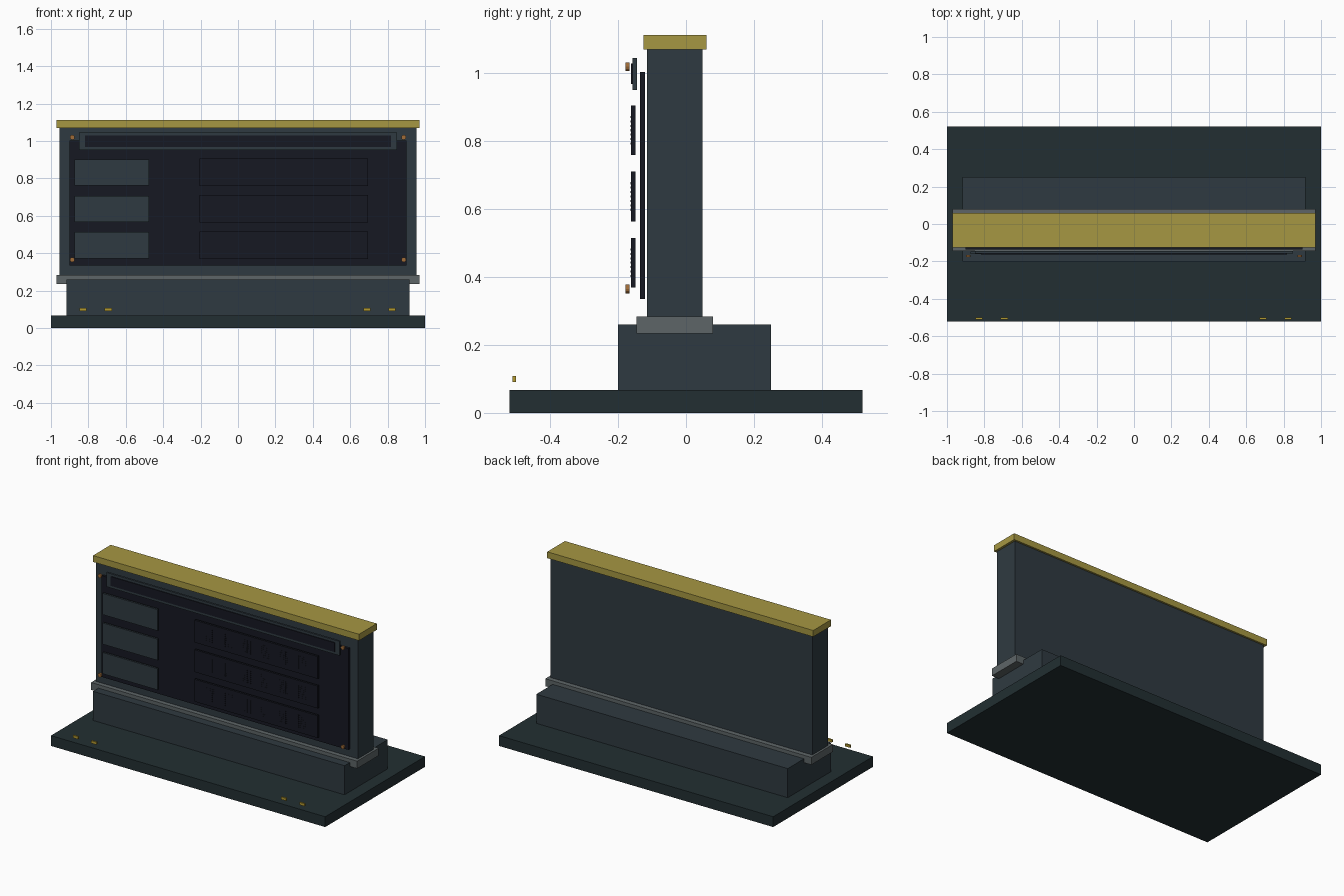
import bpy, bmesh, math
from mathutils import Matrix, Vector

if "Cube" in bpy.data.objects:
    bpy.data.objects.remove(bpy.data.objects["Cube"])


def material(name, r, g, b):
    m = bpy.data.materials.new(name)
    m.diffuse_color = (r, g, b, 1)
    m.use_nodes = True
    m.node_tree.nodes["Principled BSDF"].inputs["Base Color"].default_value = m.diffuse_color
    return m


STONE = material("dark_stone", 0.016, 0.028, 0.032)
STEEL = material("blue_steel", 0.028, 0.042, 0.052)
TRIM = material("grey_trim", 0.11, 0.13, 0.135)
BRASS = material("aged_brass", 0.38, 0.31, 0.055)
GLASS = material("black_glass", 0.008, 0.009, 0.016)
COPPER = material("copper", 0.35, 0.15, 0.04)
GOLD = material("gold", 0.45, 0.32, 0.03)


def finish(name, bm, mat):
    me = bpy.data.meshes.new(name)
    bm.to_mesh(me)
    bm.free()
    me.materials.append(mat)
    ob = bpy.data.objects.new(name, me)
    bpy.context.collection.objects.link(ob)
    return ob


def add_box(bm, x, y, z):
    size = Vector((x[1] - x[0], y[1] - y[0], z[1] - z[0]))
    mid = Vector((sum(x) / 2, sum(y) / 2, sum(z) / 2))
    bmesh.ops.create_cube(bm, size=1, matrix=Matrix.Translation(mid) @ Matrix.Diagonal((*size, 1)))


def box(name, x, y, z, mat):
    bm = bmesh.new()
    add_box(bm, x, y, z)
    return finish(name, bm, mat)


# Stepped base, body and cap
box("base_slab", (-1, 1), (-0.52, 0.52), (0, 0.068), STONE)
box("plinth", (-0.917, 0.917), (-0.2, 0.25), (0.068, 0.26), STEEL)
box("collar", (-0.97, 0.97), (-0.145, 0.08), (0.234, 0.283), TRIM)
box("main_body", (-0.955, 0.955), (-0.115, 0.048), (0.26, 1.072), STEEL)
box("top_cap", (-0.97, 0.97), (-0.125, 0.06), (1.07, 1.112), BRASS)

# Front panel with header strip
box("front_panel", (-0.9, 0.9), (-0.136, -0.121), (0.335, 1.003), GLASS)
box("header_frame", (-0.85, 0.85), (-0.157, -0.144), (0.951, 1.045), STEEL)
box("header_glass", (-0.817, 0.817), (-0.162, -0.151), (0.968, 1.029), GLASS)

# Three rows: a label plate and a dot-matrix display
for i in range(3):
    z = 0.832 - 0.195 * i
    box(f"label_plate_{i}", (-0.875, -0.475), (-0.161, -0.148), (z - 0.07, z + 0.07), STEEL)
    box(f"display_{i}", (-0.205, 0.695), (-0.162, -0.148), (z - 0.0735, z + 0.0735), GLASS)
    bm = bmesh.new()
    for digit in range(6):
        for col in range(5):
            for row in range(7):
                px = -0.09 + 0.134 * digit + 0.013 * (col - 2)
                pz = z + 0.013 * (row - 3)
                add_box(bm, (px - 0.003, px + 0.003), (-0.163, -0.161), (pz - 0.003, pz + 0.003))
    finish(f"display_dots_{i}", bm, GLASS)

# Corner screws
for x in (-0.886, 0.886):
    for z in (0.365, 1.019):
        bm = bmesh.new()
        bmesh.ops.create_cone(bm, cap_ends=True, segments=12, radius1=0.013, radius2=0.013, depth=0.011,
                              matrix=Matrix.Translation((x, -0.172, z)) @ Matrix.Rotation(math.pi / 2, 4, 'X'))
        finish("corner_screw", bm, COPPER)

# Small gold markers along the front edge
for x in (-0.828, -0.694, 0.69, 0.824):
    box("edge_marker", (x - 0.019, x + 0.019), (-0.511, -0.501), (0.091, 0.108), GOLD)
